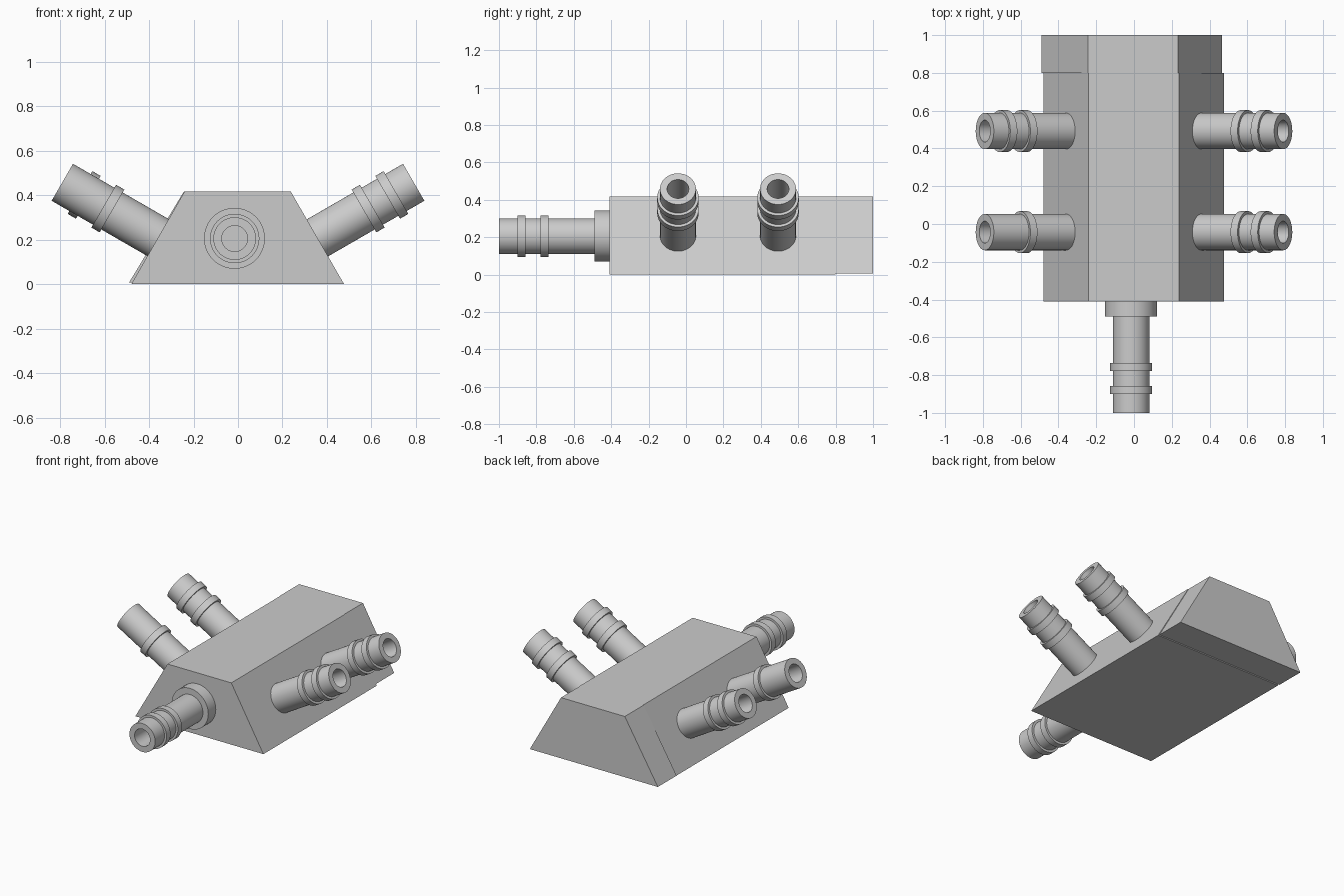
import bpy, bmesh, math
from mathutils import Vector

cube = bpy.data.objects.get("Cube")
if cube:
    bpy.data.objects.remove(cube)

grey = bpy.data.materials.new("light grey")
grey.use_nodes = True
colour = (0.6, 0.6, 0.6, 1)
grey.diffuse_color = colour
grey.node_tree.nodes["Principled BSDF"].inputs["Base Color"].default_value = colour


def add_object(name, bm):
    bmesh.ops.recalc_face_normals(bm, faces=bm.faces)
    mesh = bpy.data.meshes.new(name)
    bm.to_mesh(mesh)
    bm.free()
    mesh.materials.append(grey)
    obj = bpy.data.objects.new(name, mesh)
    bpy.context.collection.objects.link(obj)
    return obj


def prism(name, outline, y0, y1):
    """Extrude an x-z outline along y."""
    bm = bmesh.new()
    face = bm.faces.new([bm.verts.new((x, y0, z)) for x, z in outline])
    moved = bmesh.ops.extrude_face_region(bm, geom=[face])["geom"]
    verts = [v for v in moved if isinstance(v, bmesh.types.BMVert)]
    bmesh.ops.translate(bm, verts=verts, vec=(0, y1 - y0, 0))
    return add_object(name, bm)


def lathe(name, profile, tip, direction):
    """Spin (radius, distance from tip) points about the tube axis."""
    bm = bmesh.new()
    verts = [bm.verts.new((r, 0, -d)) for r, d in profile]
    edges = [bm.edges.new(pair) for pair in zip(verts, verts[1:])]
    bmesh.ops.spin(bm, geom=verts + edges, axis=(0, 0, 1), cent=(0, 0, 0),
                   angle=math.tau, steps=48)
    bmesh.ops.remove_doubles(bm, verts=bm.verts, dist=1e-5)
    obj = add_object(name, bm)
    turn = Vector((0, 0, 1)).rotation_difference(Vector(direction))
    obj.data.transform(turn.to_matrix().to_4x4())
    obj.location = tip
    bpy.ops.object.select_all(action="DESELECT")
    obj.select_set(True)
    bpy.context.view_layer.objects.active = obj
    bpy.ops.object.shade_smooth_by_angle(angle=math.radians(30))
    return obj


TUBE, RIDGE, BORE = 0.096, 0.111, 0.058


def barbed_tube(name, tip, direction, length, ridges):
    """Hollow hose tube with raised ridges, closed deep inside."""
    profile = [(0, length - 0.02), (BORE, length - 0.02), (BORE, 0), (TUBE, 0)]
    for start in ridges:
        end = start + 0.043
        profile += [(TUBE, start), (RIDGE, start), (RIDGE, end), (TUBE, end)]
    profile += [(TUBE, length), (0, length)]
    return lathe(name, profile, tip, direction)


# Sloped manifold block and its slightly offset end section
prism("manifold_body", [(-0.48, 0), (0.477, 0), (0.237, 0.417), (-0.24, 0.417)], -0.41, 0.8)
prism("end_section", [(-0.49, 0.007), (0.467, 0.007), (0.234, 0.417), (-0.243, 0.417)], 0.8, 1)

# Front inlet with its collar
barbed_tube("inlet_tube", (-0.015, -1, 0.205), (0, -1, 0), 0.6, [0.1, 0.222])
lathe("inlet_collar", [(0, 0), (0.137, 0), (0.137, 0.1), (0, 0.1)],
      (-0.016, -0.49, 0.206), (0, -1, 0))

# Angled outlets on both slopes; one outlet has a single ridge
slope = math.radians(30)
for side, sign in (("left", 1), ("right", -1)):
    for place, y in (("front", -0.043), ("back", 0.492)):
        ridges = [0.215] if (side, place) == ("right", "front") else [0.092, 0.215]
        barbed_tube(f"{place}_{side}_outlet", (sign * 0.79, y, 0.458),
                    (sign * math.cos(slope), 0, math.sin(slope)), 0.54, ridges)
